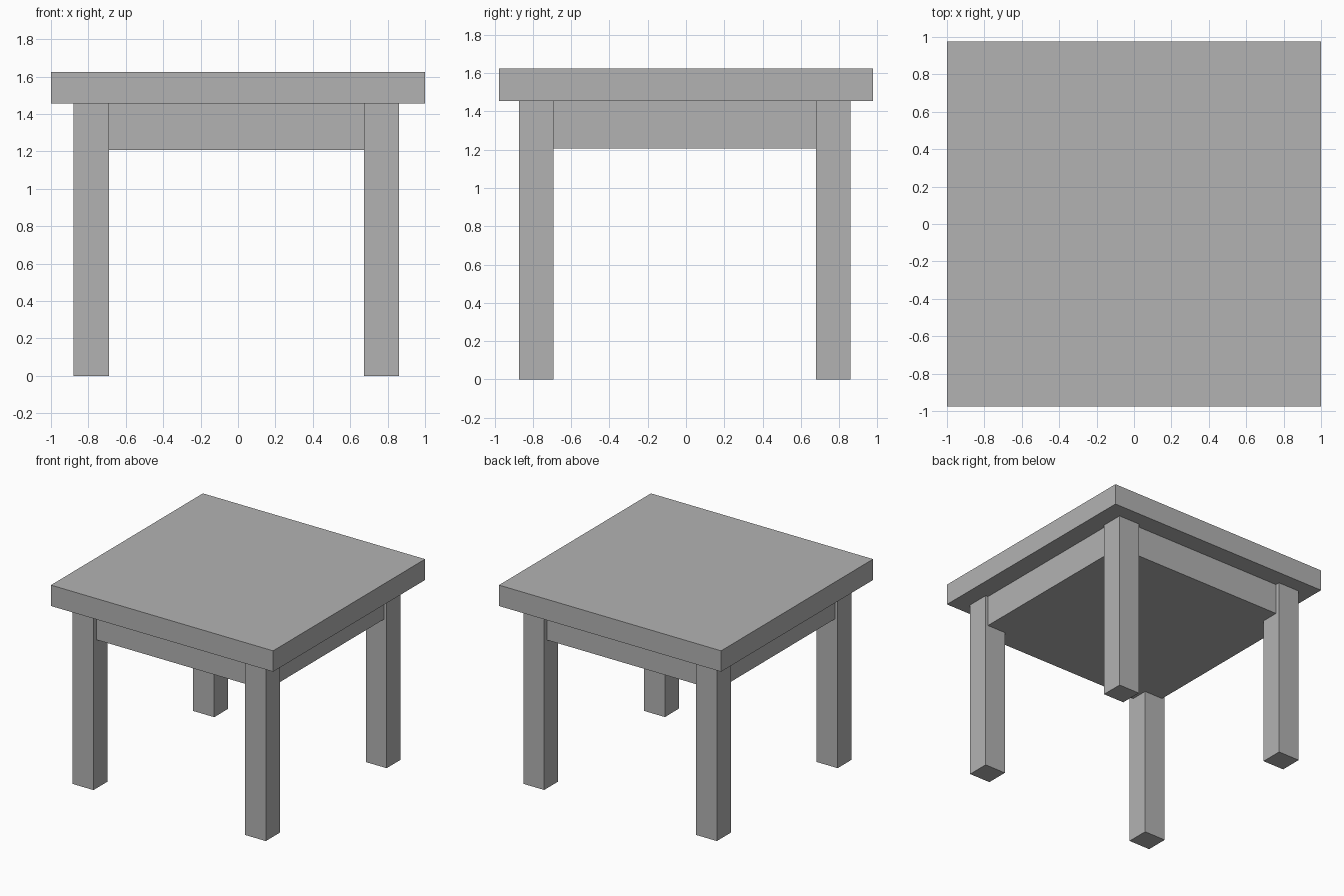
import bpy
import bmesh

# Remove the default object
if "Cube" in bpy.data.objects:
    bpy.data.objects.remove(bpy.data.objects["Cube"], do_unlink=True)

# Single flat grey
GREY = (0.45, 0.45, 0.45, 1.0)
grey = bpy.data.materials.new("plain_grey")
grey.use_nodes = True
grey.diffuse_color = GREY
grey.node_tree.nodes["Principled BSDF"].inputs["Base Color"].default_value = GREY


def box(name, xs, ys, zs):
    """Box spanning the given (low, high) range on each axis."""
    mesh = bpy.data.meshes.new(name)
    bm = bmesh.new()
    bmesh.ops.create_cube(bm, size=1)
    for v in bm.verts:
        v.co = [r[0] if c < 0 else r[1] for c, r in zip(v.co, (xs, ys, zs))]
    bm.to_mesh(mesh)
    bm.free()
    mesh.materials.append(grey)
    obj = bpy.data.objects.new(name, mesh)
    bpy.context.collection.objects.link(obj)
    return obj


TOP_UNDERSIDE = 1.455

# Tabletop slab
box("tabletop", (-1, 1), (-0.977, 0.977), (TOP_UNDERSIDE, 1.625))

# Solid apron block, set slightly back from the outer leg faces
box("apron", (-0.855, 0.84), (-0.832, 0.825), (1.207, TOP_UNDERSIDE))

# Four square legs
leg_x = {"right": (-0.88, -0.69), "left": (0.675, 0.862)}
leg_y = {"front": (-0.873, -0.693), "back": (0.68, 0.86)}
for end, ys in leg_y.items():
    for side, xs in leg_x.items():
        box(f"{end}_{side}_leg", xs, ys, (0, TOP_UNDERSIDE))
